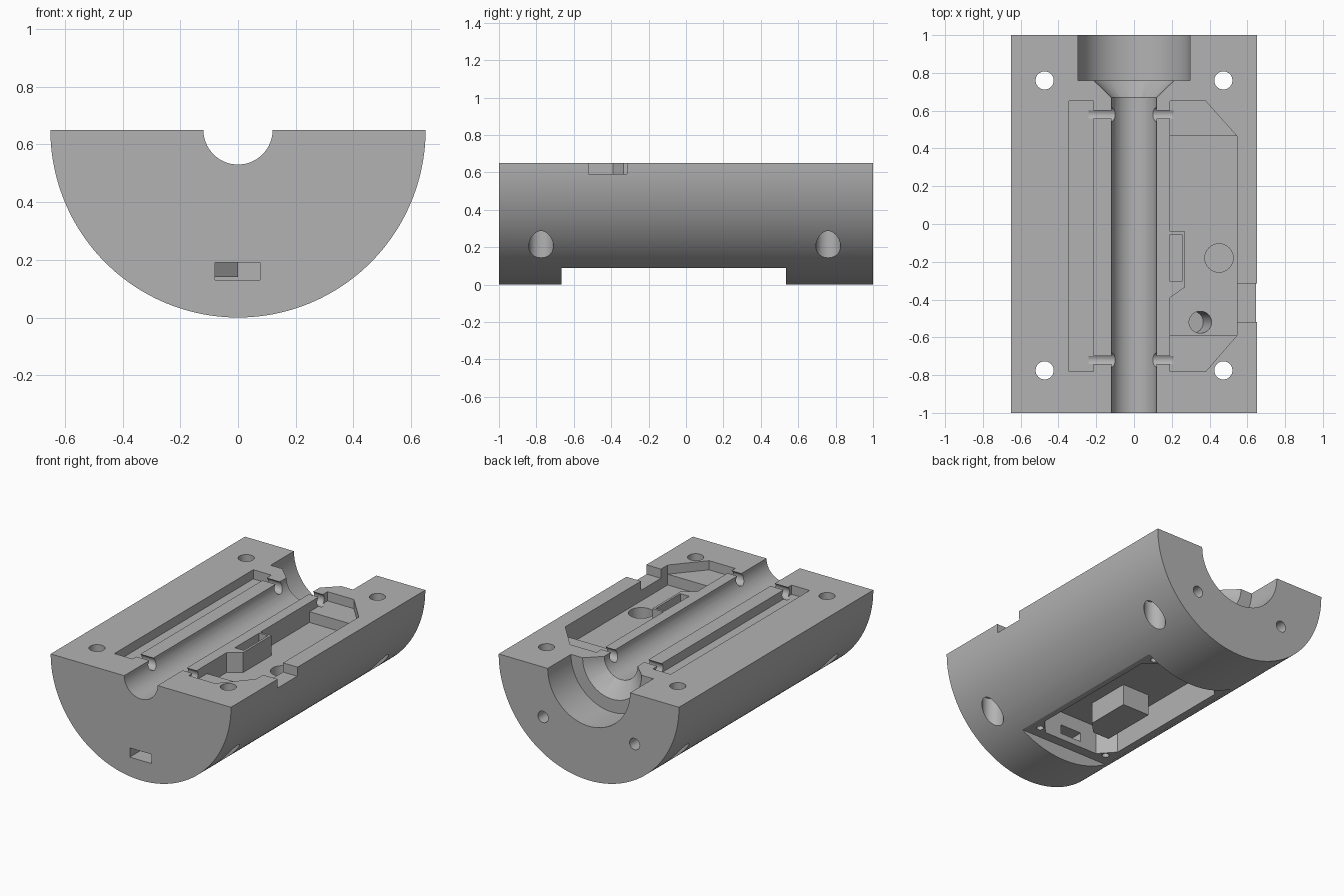
import bpy, bmesh, math
from mathutils import Vector, Matrix

if "Cube" in bpy.data.objects:
    bpy.data.objects.remove(bpy.data.objects["Cube"])

R, TOP = 0.65, 0.65

grey = bpy.data.materials.new("plain grey")
grey.diffuse_color = (0.45, 0.45, 0.45, 1)
grey.use_nodes = True
grey.node_tree.nodes["Principled BSDF"].inputs["Base Color"].default_value = grey.diffuse_color


def prism(name, pts, lo, hi, axis="z"):
    """Extrude a 2D outline; axis z uses (x, y), axis y uses (x, z)."""
    bm = bmesh.new()
    put = (lambda a, b, c: (a, b, c)) if axis == "z" else (lambda a, b, c: (a, c, b))
    f = bm.faces.new([bm.verts.new(put(a, b, lo)) for a, b in pts])
    ext = bmesh.ops.extrude_face_region(bm, geom=[f])["geom"]
    move = Vector(put(0, 0, hi - lo))
    bmesh.ops.translate(bm, vec=move, verts=[v for v in ext if isinstance(v, bmesh.types.BMVert)])
    return finish(name, bm)


def rod(name, p, q, r1, r2=None, n=48):
    """Cylinder or cone between two points."""
    p, q = Vector(p), Vector(q)
    d = q - p
    m = Matrix.Translation((p + q) / 2) @ d.to_track_quat("Z", "Y").to_matrix().to_4x4()
    bm = bmesh.new()
    bmesh.ops.create_cone(bm, cap_ends=True, segments=n, radius1=r1,
                          radius2=r1 if r2 is None else r2, depth=d.length, matrix=m)
    return finish(name, bm)


def box(name, x0, x1, y0, y1, z0, z1):
    return prism(name, [(x0, y0), (x1, y0), (x1, y1), (x0, y1)], z0, z1)


def finish(name, bm):
    bmesh.ops.recalc_face_normals(bm, faces=bm.faces)
    me = bpy.data.meshes.new(name)
    bm.to_mesh(me)
    bm.free()
    ob = bpy.data.objects.new(name, me)
    bpy.context.collection.objects.link(ob)
    me.materials.append(grey)
    return ob


# Half-round body
arc = [(R * math.cos(a), TOP + R * math.sin(a))
       for a in (math.pi + math.pi * i / 96 for i in range(97))]
body = prism("half_round_body", arc, -1, 1, "y")
cut = []

# Barrel channel: bore, funnel and wide back socket
cut.append(rod("bore", (0, -1.1, TOP), (0, 0.9, TOP), 0.12, n=64))
cut.append(rod("funnel", (0, 0.67, TOP), (0, 0.765, TOP), 0.12, 0.218, n=64))
cut.append(rod("back_socket", (0, 0.76, TOP), (0, 1.1, TOP), 0.297, n=64))

# Shallow left slot
cut.append(box("left_slot", -0.345, -0.215, -0.78, 0.65, 0.59, 0.8))

# Right pocket, with the slotted block left standing in it
block = [(0.19, -0.39), (0.27, -0.335), (0.27, -0.04), (0.19, -0.04)]
shelf = [(0.19, 0.65), (0.38, 0.65), (0.545, 0.465), (0.545, -0.59), (0.38, -0.78), (0.19, -0.78)]
deep = [(0.19, 0.465), (0.545, 0.465), (0.545, -0.59), (0.19, -0.59)]
cut.append(prism("pocket_shelf", shelf + block, 0.59, 0.8))
cut.append(prism("pocket_deep", deep + block, 0.52, 0.7))
cut.append(box("block_slot", 0.191, 0.255, -0.305, -0.055, 0.32, 0.8))
cut.append(box("side_notch", 0.5, 0.8, -0.52, -0.315, 0.59, 0.8))

# Holes in the pocket floor
cut.append(rod("floor_hole", (0.45, -0.18, 0.34), (0.45, -0.18, 0.58), 0.075))
cut.append(rod("slanted_hole", (0.31, -0.52, 0.34), (0.365, -0.52, 0.58), 0.058))

# Small cross grooves joining the pockets to the bore
for y in (-0.72, 0.58):
    cut.append(rod("groove_left", (-0.24, y, 0.62), (-0.08, y, 0.62), 0.037, n=24))
    cut.append(rod("groove_right", (0.08, y, 0.62), (0.21, y, 0.62), 0.037, n=24))

# Corner screw holes with head recesses, and blind holes in the back
for s in (-1, 1):
    for y in (-0.775, 0.76):
        cut.append(rod("screw_hole", (0.473 * s, y, 0), (0.473 * s, y, 0.8), 0.048, n=32))
        cut.append(rod("screw_head", (0.473 * s, y, 0), (0.473 * s, y, 0.34), 0.066, n=32))
    cut.append(rod("back_hole", (0.33 * s, 0.8, 0.325), (0.33 * s, 1.1, 0.325), 0.037, n=32))

# Flat cover seat underneath, its screw holes and the cavity
cut.append(box("cover_seat", -0.7, 0.7, -0.665, 0.535, -0.1, 0.09))
cavity = [(0.29, -0.50), (0.29, 0.42), (0.2, 0.5), (-0.2, 0.5), (-0.29, 0.42),
          (-0.29, -0.50), (-0.2, -0.6), (0.2, -0.6)]
cut.append(prism("bottom_cavity", cavity, 0.0, 0.28))
for x in (-0.26, 0.26):
    for y in (-0.58, 0.5):
        cut.append(rod("cover_screw_hole", (x, y, 0), (x, y, 0.2), 0.022, n=20))

# Front port into the cavity
cut.append(box("front_port", -0.08, 0.077, -1.1, -0.55, 0.13, 0.19))

# Apply the cuts one after another
for c in cut:
    m = body.modifiers.new(c.name, "BOOLEAN")
    m.operation, m.solver, m.object = "DIFFERENCE", "EXACT", c
    c.hide_render = True
bpy.context.view_layer.update()
deps = bpy.context.evaluated_depsgraph_get()
mesh = bpy.data.meshes.new_from_object(body.evaluated_get(deps))
body.modifiers.clear()
body.data = mesh
mesh.materials.clear()
mesh.materials.append(grey)
for c in cut:
    bpy.data.objects.remove(c)

# Boss hanging from the cavity roof
prism("cavity_boss", [(-0.2, -0.48), (-0.08, -0.48), (0.0, -0.4), (0.0, -0.1), (-0.2, -0.1)], 0.14, 0.3)

bpy.ops.object.select_all(action="DESELECT")
body.select_set(True)
bpy.context.view_layer.objects.active = body
bpy.ops.object.shade_smooth_by_angle(angle=math.radians(30))
